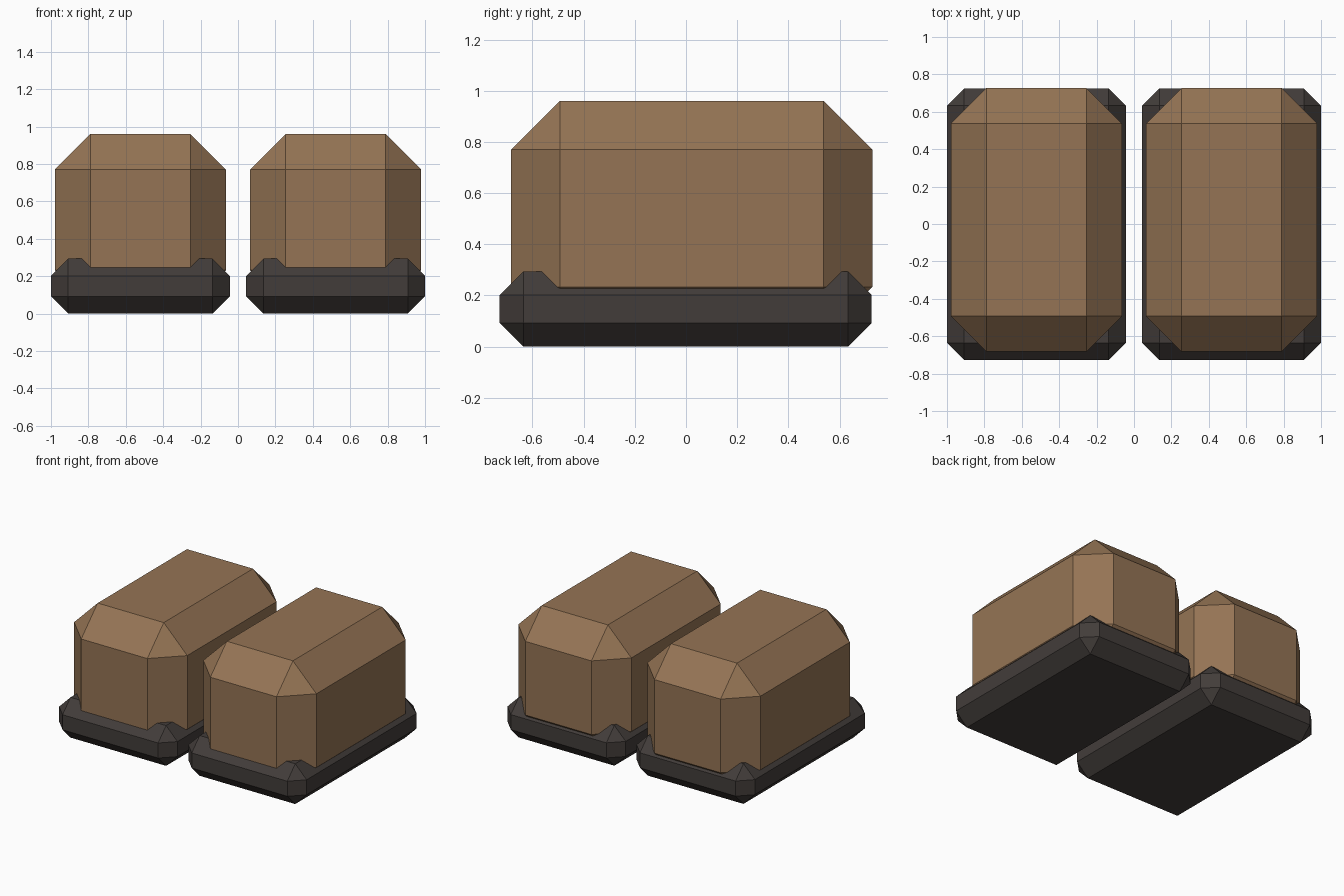
import bpy, bmesh
from mathutils import Vector

if "Cube" in bpy.data.objects:
    bpy.data.objects.remove(bpy.data.objects["Cube"])


def material(name, color):
    m = bpy.data.materials.new(name)
    m.diffuse_color = (*color, 1)
    m.use_nodes = True
    m.node_tree.nodes["Principled BSDF"].inputs["Base Color"].default_value = m.diffuse_color
    return m


def chamfered_box(name, lo, hi, chamfer, mat):
    """Box between two corners with every edge cut by one flat chamfer."""
    lo, hi = Vector(lo), Vector(hi)
    bm = bmesh.new()
    bmesh.ops.create_cube(bm, size=1)
    bmesh.ops.scale(bm, vec=hi - lo, verts=bm.verts)
    bmesh.ops.bevel(bm, geom=bm.edges[:], offset=chamfer, segments=1,
                    affect='EDGES', profile=0.5)
    bmesh.ops.recalc_face_normals(bm, faces=bm.faces)
    mesh = bpy.data.meshes.new(name)
    bm.to_mesh(mesh)
    bm.free()
    mesh.materials.append(mat)
    ob = bpy.data.objects.new(name, mesh)
    ob.location = (lo + hi) / 2
    bpy.context.collection.objects.link(ob)
    return ob


leather = material("leather", (0.30, 0.175, 0.09))
rubber = material("rubber", (0.055, 0.046, 0.042))

# A pair of boots: a wide sole with a taller upper sunk into it
for side, cx in (("left", -0.522), ("right", 0.522)):
    chamfered_box(side + "_sole", (cx - 0.478, -0.728, 0), (cx + 0.478, 0.725, 0.294), 0.092, rubber)
    chamfered_box(side + "_upper", (cx - 0.457, -0.683, 0.042), (cx + 0.457, 0.728, 0.96), 0.19, leather)
